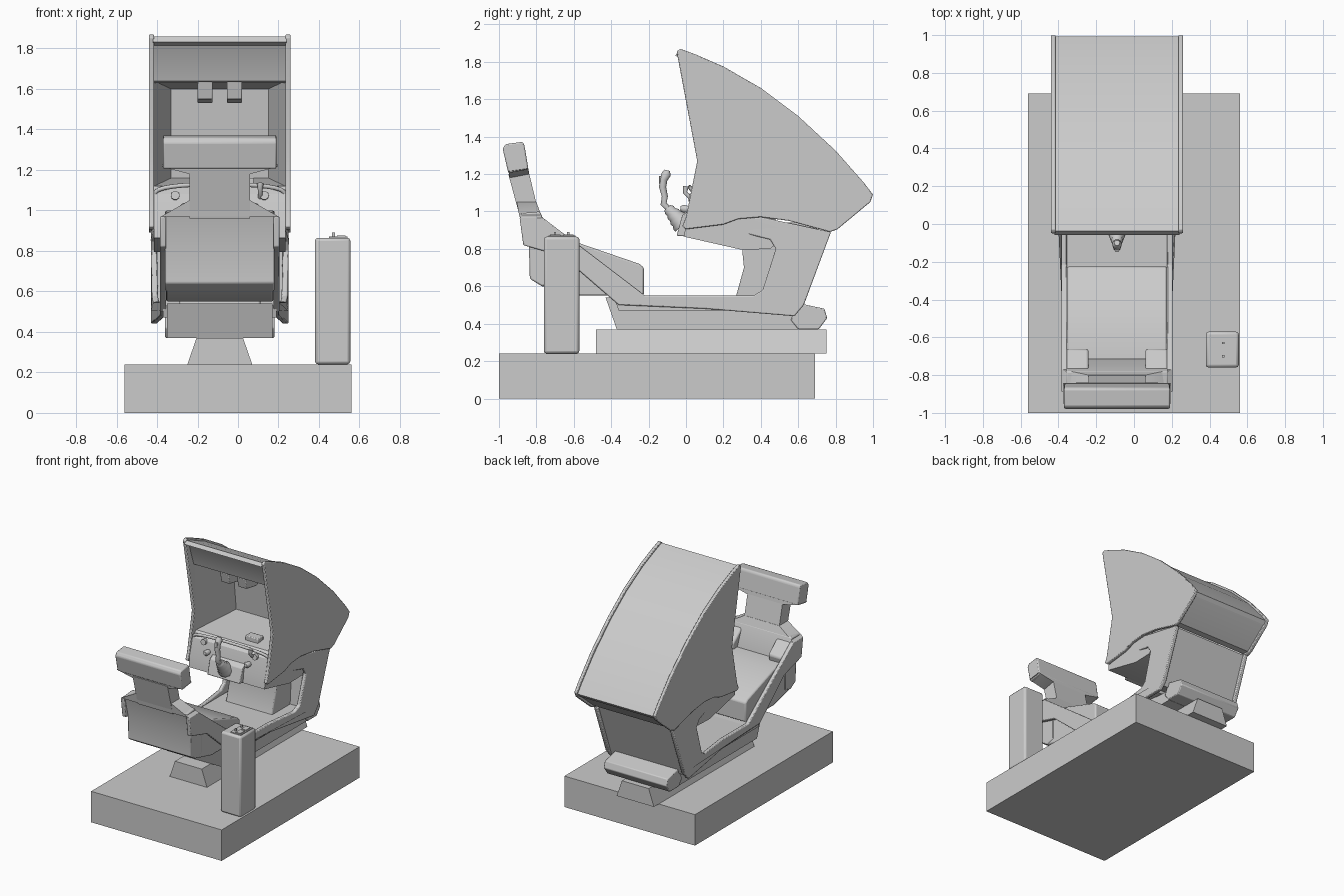
import bpy, bmesh, math
from mathutils import Vector

CX = -0.09  # the cabin is centred left of the base
grey = bpy.data.materials.new("light grey")
grey.diffuse_color = (0.6, 0.6, 0.6, 1)


def finish(name, bm, bevel=0.0):
    bmesh.ops.recalc_face_normals(bm, faces=bm.faces)
    me = bpy.data.meshes.new(name)
    bm.to_mesh(me)
    bm.free()
    me.materials.append(grey)
    ob = bpy.data.objects.new(name, me)
    bpy.context.collection.objects.link(ob)
    if bevel:
        m = ob.modifiers.new("bevel", "BEVEL")
        m.width, m.segments, m.limit_method = bevel, 2, "ANGLE"
    return ob


def loft(name, a, b, bevel=0.0, cap_a=True):
    """Join two matching outlines of 3D points."""
    bm = bmesh.new()
    va, vb = [bm.verts.new(p) for p in a], [bm.verts.new(p) for p in b]
    n = len(a)
    for i in range(n):
        j = (i + 1) % n
        bm.faces.new((va[i], va[j], vb[j], vb[i]))
    bm.faces.new(vb)
    if cap_a:
        bm.faces.new(va)
    return finish(name, bm, bevel)


def prism(name, prof, x0, x1, bevel=0.0):
    """Side profile (y, z) pulled along x; x limits may depend on y."""
    f0 = x0 if callable(x0) else lambda y: x0
    f1 = x1 if callable(x1) else lambda y: x1
    return loft(name, [(CX + f0(y), y, z) for y, z in prof],
                [(CX + f1(y), y, z) for y, z in prof], bevel)


def box(name, x0, x1, y0, y1, z0, z1, bevel=0.0):
    pts = [(x0, y0), (x1, y0), (x1, y1), (x0, y1)]
    return loft(name, [(x, y, z0) for x, y in pts], [(x, y, z1) for x, y in pts], bevel)


def tube(name, pts, res=3):
    """Round bar through (x, y, z, radius) points."""
    cu = bpy.data.curves.new(name, "CURVE")
    cu.dimensions = "3D"
    cu.bevel_depth, cu.bevel_resolution, cu.use_fill_caps = 1.0, res, True
    sp = cu.splines.new("POLY")
    sp.points.add(len(pts) - 1)
    for p, (x, y, z, r) in zip(sp.points, pts):
        p.co, p.radius = (x + CX, y, z, 1), r
    cu.materials.append(grey)
    ob = bpy.data.objects.new(name, cu)
    bpy.context.collection.objects.link(ob)
    return ob


def frame_half(y):
    return 0.295 + 0.045 * min(max((y - 0.1) / 0.35, 0), 1)


# Base platform and turntable foot
box("base", -0.56, 0.56, -1.0, 0.69, 0, 0.24)
loft("foot", [(CX + x, y, 0.24) for x, y in ((-.16, -.48), (.16, -.48), (.16, .75), (-.16, .75))],
     [(CX + x, y, 0.37) for x, y in ((-.115, -.48), (.115, -.48), (.115, .75), (-.115, .75))])

# Start-button pedestal
box("pedestal", 0.38, 0.555, -0.76, -0.57, 0.24, 0.865, 0.015)
box("pedestal_plate", 0.45, 0.54, -0.735, -0.59, 0.862, 0.871)
for y in (-0.7, -0.63):
    box("pedestal_button", 0.465, 0.478, y - .006, y + .006, 0.865, 0.89)
    box("pedestal_key", 0.49, 0.53, y - .028, y + .028, 0.868, 0.876)

# Cradle, floor and rear bumper
prism("cradle", [(-.43, .54), (-.37, .37), (.6, .37), (.6, .45), (.1, .49), (-.3, .54)], -.26, .26)
prism("floor", [(-.38, .53), (.5, .53), (.5, .47), (-.36, .47)], -.28, .28)
prism("rear_bumper", [(.56, .42), (.6, .37), (.71, .37), (.755, .43), (.74, .48), (.6, .51)],
      -.27, .27, 0.006)

# Side frames: seat rail, floor rail and cabinet side in one piece
frame = [(-.89, .97), (-.77, .97), (-.6, .84), (-.22, .55), (.1, .55), (.36, .55), (.41, .58),
         (.48, .8), (.45, .85), (.2, .91), (.22, .95), (.4, .97), (.775, .89), (.63, .5),
         (.58, .44), (.1, .48), (-.36, .5), (-.66, .76), (-.87, .82)]
for s in (-1, 1):
    prism("side_frame", frame, lambda y: s * (frame_half(y) - .03),
          lambda y: s * frame_half(y), 0.006)

# Lower cabinet and the column under the console
prism("lower_cabinet", [(.48, .5), (.6, .47), (.755, .89), (.6, .94), (.4, .94), (.5, .8)], -.31, .31)
prism("column", [(.26, .52), (.31, .7), (.3, .8), (.52, .86), (.52, .5)], -.2, .2, 0.008)

# Hood sides, roof and lower rear panel
arc = [(-.03, 1.87), (.05, 1.84), (.2, 1.775), (.4, 1.66), (.6, 1.51), (.8, 1.325),
       (.95, 1.155), (1.0, 1.09)]
hood = [(-.05, 1.855)] + arc + [(.985, 1.05), (.81, .905), (.77, .89), (.55, .95), (.4, .97),
        (.28, .96), (.2, .93), (.0, .905), (-.02, .92), (.0, .97), (.06, 1.27)]
for s in (-1, 1):
    prism("hood_side", hood, s * .325, s * .35, 0.005)
roof = [(y - .008, z - .012) for y, z in arc]
prism("roof", roof + [(y - .02, z - .025) for y, z in reversed(roof)], -.33, .33)
prism("rear_panel", [(.985, 1.08), (.965, 1.055), (.79, .91), (.74, .91), (.95, 1.09)], -.33, .33)

# Header panel above the screen
prism("header", [(-.03, 1.845), (-.01, 1.82), (.05, 1.64), (.07, 1.63), (.1, 1.64), (.03, 1.83)],
      -.327, .327)
for s in (-1, 1):
    prism("speaker", [(.06, 1.635), (.08, 1.55), (.2, 1.53), (.36, 1.6), (.2, 1.635)],
          s * .035, s * .11, 0.006)

# Screen recess: a funnel from the opening back to the screen
loft("screen_recess", [(CX - .325, .06, 1.64), (CX + .325, .06, 1.64),
                       (CX + .325, .08, 1.12), (CX - .325, .08, 1.12)],
     [(CX - .24, .40, 1.6), (CX + .24, .40, 1.6), (CX + .24, .45, 1.16), (CX - .24, .45, 1.16)],
     cap_a=False)

# Console, arm underside and control box
prism("console", [(0, .95), (.035, 1.08), (.08, 1.12), (.45, 1.13), (.5, .84), (.45, .8), (.3, .795),
                  (-.01, .865)], -.325, .325)
prism("control_box", [(-.05, .87), (-.02, .98), (.04, 1.02), (.1, .86)], -.14, .14, 0.006)
tube("dash_rail", [(.325 * math.cos(a), .05 - .03 * math.sin(a), 1.06 + .07 * math.sin(a) ** .5, .011)
                   for a in [math.pi * i / 16 + 1e-6 for i in range(16)] + [math.pi - 1e-6]])
box("dash_pod", CX + .06, CX + .17, .13, .2, 1.12, 1.16, 0.006)
for s in (-1, 1):
    tube("dial", [(s * .22, .05, 1.07, .022), (s * .22, .015, 1.075, .022)])
    tube("knob", [(s * .175, .03, 1.01, .016), (s * .175, -.015, 1.015, .022),
                  (s * .175, -.03, 1.017, .012)])

# Flight stick: ribbed boot, grip and trigger
boot = []
for i in range(9):
    t = i / 8
    boot.append((0, -.015 - .085 * t, .93 + .09 * t, .058 - .036 * t + (.006 if i % 2 else 0)))
tube("stick_boot", boot)
tube("stick_grip", [(0, -.09, 1.01, .016), (0, -.12, 1.04, .018), (0, -.113, 1.08, .017),
                    (0, -.125, 1.13, .02), (0, -.12, 1.17, .022), (0, -.105, 1.2, .026),
                    (0, -.1, 1.22, .015)])
box("stick_trigger", CX - .012, CX + .012, -.145, -.12, 1.15, 1.19, 0.004)
tube("throttle", [(.2, .04, 1.06, .012), (.2, -.005, 1.1, .012), (.2, .0, 1.135, .016)])

# Seat: back shell, neck, headrest, cushion and bolsters
prism("seat_back", [(-.885, .99), (-.84, .82), (-.835, .64), (-.77, .6), (-.7, .62), (-.7, .8),
                    (-.78, 1.0)], -.27, .27, 0.008)
loft("seat_shoulders", [(CX + x, y, .97) for x, y in ((-.29, -.89), (.29, -.89), (.29, -.77), (-.29, -.77))],
     [(CX + x, y, 1.05) for x, y in ((-.15, -.905), (.15, -.905), (.15, -.8), (-.15, -.8))])
prism("seat_neck", [(-.95, 1.2), (-.885, .96), (-.78, .96), (-.845, 1.23)], -.15, .15)
loft("headrest_base", [(CX + x, y, z) for x, y, z in
                       ((-.15, -.942, 1.18), (.15, -.942, 1.18), (.15, -.838, 1.2), (-.15, -.838, 1.2))],
     [(CX + x, y, z) for x, y, z in
      ((-.285, -.95, 1.215), (.285, -.95, 1.215), (.285, -.843, 1.23), (-.285, -.843, 1.23))])
prism("headrest", [(-.98, 1.335), (-.965, 1.36), (-.875, 1.372), (-.865, 1.36), (-.842, 1.225),
                   (-.95, 1.205)], lambda y: -.28, lambda y: .28, 0.008)
prism("seat_cushion", [(-.83, .64), (-.77, .6), (-.57, .55), (-.225, .55), (-.225, .7), (-.25, .72),
                       (-.57, .83), (-.72, .84)], -.265, .265, 0.01)
for s in (-1, 1):
    prism("seat_bolster", [(-.87, .96), (-.77, .97), (-.66, .88), (-.68, .8), (-.83, .8)],
          s * .15, s * .27, 0.012)

# Smooth shading on gentle curves, sharp edges kept
bpy.ops.object.select_all(action="DESELECT")
for ob in bpy.context.collection.objects:
    if ob.type == "MESH":
        ob.select_set(True)
        bpy.context.view_layer.objects.active = ob
bpy.ops.object.shade_smooth_by_angle(angle=math.radians(30))
